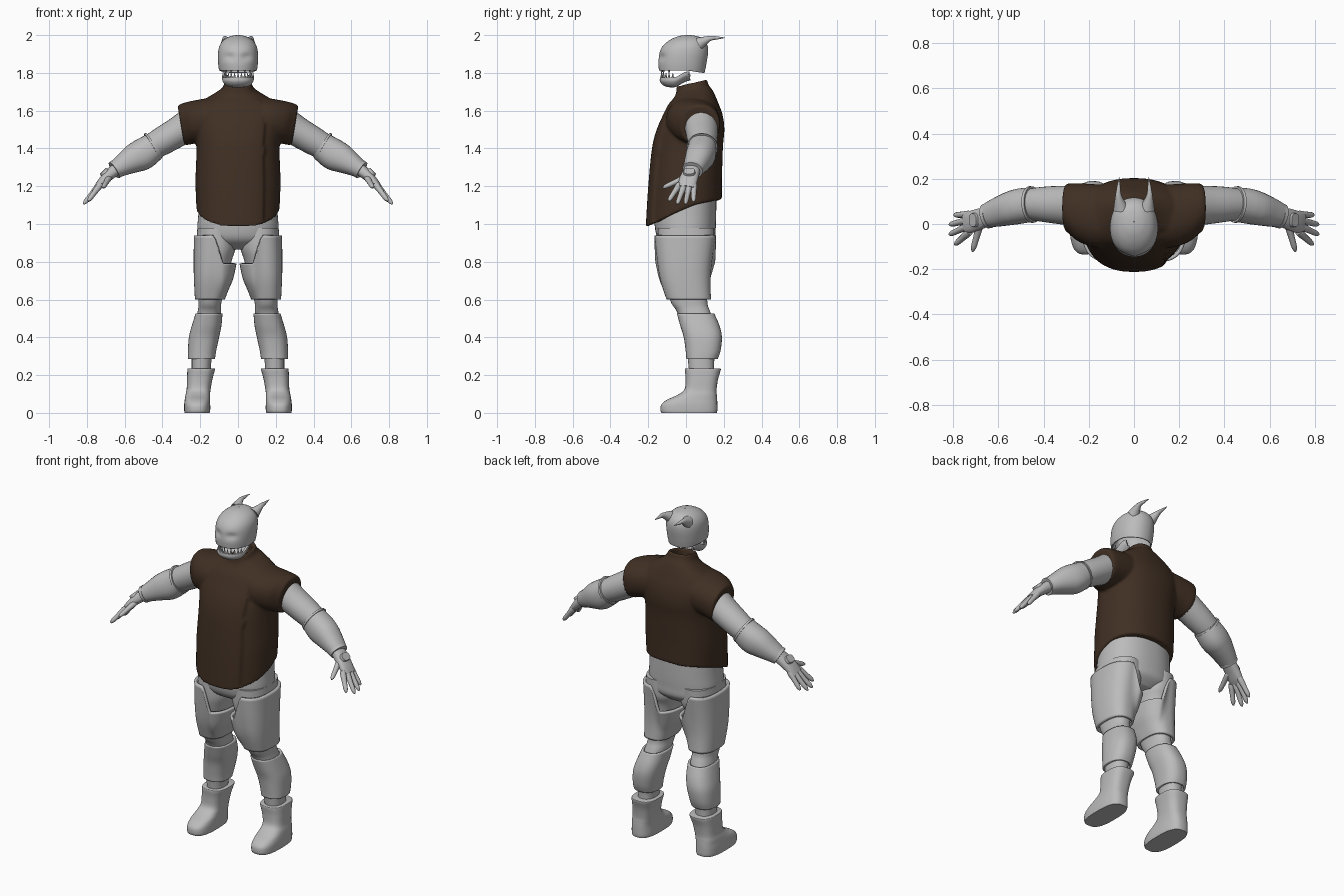
import bpy, bmesh, math
from mathutils import Vector

if "Cube" in bpy.data.objects:
    bpy.data.objects.remove(bpy.data.objects["Cube"])


def material(name, rgb):
    m = bpy.data.materials.new(name)
    m.diffuse_color = (*rgb, 1)
    m.use_nodes = True
    m.node_tree.nodes["Principled BSDF"].inputs["Base Color"].default_value = m.diffuse_color
    return m


GREY = material("plain grey", (0.5, 0.5, 0.5))
BROWN = material("dark brown leather", (0.052, 0.029, 0.017))


def spline(rows, k=5):
    """Catmull-Rom through rows of numbers."""
    out = []
    for i in range(len(rows) - 1):
        a, b, c, d = rows[max(i - 1, 0)], rows[i], rows[i + 1], rows[min(i + 2, len(rows) - 1)]
        for s in range(k):
            t = s / k
            out.append([0.5 * (2 * q + (r - p) * t + (2 * p - 5 * q + 4 * r - w) * t * t
                               + (3 * q - p - 3 * r + w) * t ** 3) for p, q, r, w in zip(a, b, c, d)])
    return out + [list(rows[-1])]


def skin(bm, frames, n, power, caps):
    """Skin superellipse rings given as (centre, u, v)."""
    rings = []
    for c, u, v in frames:
        ring = []
        for i in range(n):
            a = 2 * math.pi * i / n
            ca, sa = math.cos(a), math.sin(a)
            ring.append(bm.verts.new(c + u * math.copysign(abs(ca) ** (2 / power), ca)
                                     + v * math.copysign(abs(sa) ** (2 / power), sa)))
        rings.append(ring)
    for r, q in zip(rings, rings[1:]):
        for i in range(n):
            bm.faces.new((r[i], r[(i + 1) % n], q[(i + 1) % n], q[i]))
    if caps:
        bm.faces.new(rings[0][::-1])
        bm.faces.new(rings[-1])


def stack(bm, rows, n=40, power=2.3, caps=True, k=5):
    """Horizontal rings: z, x_min, x_max, y_front, y_back."""
    skin(bm, [(Vector(((a + b) / 2, (f + g) / 2, z)), Vector(((b - a) / 2, 0, 0)), Vector((0, (g - f) / 2, 0)))
              for z, a, b, f, g in spline(rows, k)], n, power, caps)


def limb(bm, rows, n=28, power=2, caps=True, k=5):
    """Rings along a path: x, y, z, radius across, radius along y."""
    pts = spline(rows, k)
    frames = []
    for i, (x, y, z, ru, rv) in enumerate(pts):
        p, q = pts[max(i - 1, 0)], pts[min(i + 1, len(pts) - 1)]
        t = Vector([q[j] - p[j] for j in range(3)]).normalized()
        u = Vector((0, 1, 0)).cross(t).normalized()
        frames.append((Vector((x, y, z)), u * ru, t.cross(u) * rv))
    skin(bm, frames, n, power, caps)


def finish(name, bm, mat=GREY, mirror=False, shell=0, angle=40):
    bmesh.ops.recalc_face_normals(bm, faces=bm.faces)
    me = bpy.data.meshes.new(name)
    bm.to_mesh(me)
    bm.free()
    me.materials.append(mat)
    ob = bpy.data.objects.new(name, me)
    bpy.context.collection.objects.link(ob)
    bpy.ops.object.select_all(action='DESELECT')
    ob.select_set(True)
    bpy.context.view_layer.objects.active = ob
    bpy.ops.object.shade_smooth_by_angle(angle=math.radians(angle))
    if shell:
        s = ob.modifiers.new("thickness", 'SOLIDIFY')
        s.thickness, s.offset = shell, -1
    if mirror:
        m = ob.modifiers.new("mirror", 'MIRROR')
        m.use_mirror_merge = False
    return ob


def smoothstep(a, b, x):
    t = min(max((x - a) / (b - a), 0), 1)
    return t * t * (3 - 2 * t)


def part(name, build, rows, mirror=True, shell=0, **kw):
    bm = bmesh.new()
    build(bm, rows, **kw)
    return finish(name, bm, GREY, mirror, shell)


# vest body: curved hem, tilted collar, overlapping front flap
bm = bmesh.new()
prof = [(1.0, .22, -.213, .19), (1.2, .225, -.2, .19), (1.4, .22, -.18, .195), (1.5, .23, -.155, .203),
        (1.58, .235, -.12, .193), (1.64, .205, -.09, .17), (1.69, .12, -.06, .14), (1.715, .085, -.052, .12),
        (1.745, .07, -.048, .11), (1.74, .055, -.035, .095), (1.69, .05, -.03, .09)]
stack(bm, [(z, -r, r, f, g) for z, r, f, g in prof], n=120, power=2.35, k=8)
for v in bm.verts:
    x, y, z = v.co
    edge = .14 if z < 1.64 else .14 - .9 * (z - 1.64)
    if y < -.02 and x > edge:
        v.co.y += .016 * smoothstep(-.02, -.06, y)
    if z < 1.3:
        t = (.19 - y) / .4
        hem = 1.13 - .04 * t - .105 * t * t
        v.co.z = hem + (z - 1.0) / .3 * (1.3 - hem)
    v.co.z += .22 * (y - .03) * smoothstep(1.62, 1.72, z)
# short sleeves, fused into the vest
for s in (1, -1):
    frames = [(Vector((s * x, y, z)), Vector((s * .17, 0, 1)).normalized() * ru, Vector((0, rv, 0)))
              for x, y, z, ru, rv in spline([(.06, .035, 1.56, .12, .13), (.16, .035, 1.55, .115, .14),
                                             (.24, .05, 1.538, .112, .13), (.285, .068, 1.527, .11, .112),
                                             (.302, .072, 1.522, .104, .102)])]
    skin(bm, frames, 48, 2.2, True)
vest = finish("vest", bm, BROWN)
r = vest.modifiers.new("fuse", 'REMESH')
r.mode, r.voxel_size, r.use_smooth_shade = 'VOXEL', .008, True
s = vest.modifiers.new("soften", 'SMOOTH')
s.factor, s.iterations = .5, 3

# hips and legs
part("hips", stack, [(1.2, -.2, .2, -.15, .16), (1.05, -.21, .21, -.165, .16), (.97, -.215, .215, -.163, .157),
                     (.91, -.2, .2, -.14, .15), (.865, -.11, .11, -.07, .1)], mirror=False, n=56)
part("leg", stack, [(.98, .02, .215, -.15, .15), (.88, .012, .222, -.148, .145), (.8, .035, .22, -.135, .12),
                    (.6, .085, .21, -.085, .112), (.53, .09, .215, -.045, .13), (.4, .11, .245, -.005, .175),
                    (.28, .14, .245, .01, .15), (.18, .145, .245, .02, .15)])

# thigh guards: high on the outside, low toward the crotch
bm = bmesh.new()
stack(bm, [(.94, .008, .233, -.166, .158), (.8, .025, .235, -.152, .138), (.7, .048, .233, -.135, .13),
           (.6, .07, .228, -.103, .132)], n=96, caps=False, power=2.5, k=6)
for v in bm.verts:
    top = .79 + .15 * smoothstep(.075, .135, v.co.x)
    v.co.z = .6 + (v.co.z - .6) * (top - .6) / .34
finish("thigh_guard", bm, GREY, True, .016)

# shin guards, open along the inside and held by a strap
bm = bmesh.new()
stack(bm, [(.525, .082, .225, -.048, .15), (.46, .088, .245, -.03, .178), (.4, .1, .26, -.012, .19),
           (.33, .115, .265, -.002, .183), (.285, .122, .265, .002, .168)], n=48, caps=False, power=2.4)
gap = [f for f in bm.faces if f.normal.x ** 2 > .8 and f.calc_center_median().x < .15]
bmesh.ops.delete(bm, geom=gap, context='FACES')
finish("shin_guard", bm, GREY, True, .014)
part("shin_strap", stack, [(.43, .096, .24, -.015, .175), (.38, .108, .25, -.002, .18)], caps=False, shell=.01)

# boots
part("boot", stack, [(0, .15, .283, -.13, .163), (.015, .147, .285, -.135, .166), (.045, .147, .285, -.13, .166),
                     (.07, .148, .282, -.1, .165), (.095, .148, .278, -.045, .163), (.125, .145, .272, -.008, .162),
                     (.18, .135, .27, -.002, .17), (.228, .122, .268, -.006, .184), (.235, .125, .265, -.002, .18)],
     power=2.8)

# arms, forearm guards and their rims
part("upper_arm", limb, [(.22, .075, 1.55, .09, .09), (.31, .083, 1.493, .08, .086), (.4, .087, 1.44, .075, .078),
                         (.47, .087, 1.4, .068, .068)])
part("forearm_guard", limb, [(.445, .087, 1.413, .074, .074), (.5, .08, 1.372, .083, .078),
                             (.55, .068, 1.347, .077, .074), (.61, .05, 1.312, .058, .063),
                             (.65, .037, 1.287, .046, .053)], power=2.2)
part("elbow_rim", limb, [(.446, .087, 1.413, .08, .08), (.456, .086, 1.407, .083, .082)], k=2)
part("wrist_rim", limb, [(.642, .038, 1.293, .05, .057), (.656, .034, 1.284, .049, .055)], k=2)

# hands
part("palm", limb, [(.645, .035, 1.29, .033, .042), (.69, .02, 1.253, .028, .047), (.725, .008, 1.218, .022, .048),
                    (.75, .002, 1.193, .014, .042)], power=2.4)
part("hand_plate", limb, [(.697, .018, 1.263, .028, .034), (.715, .017, 1.281, .023, .029)], power=2.6, k=1)
bm = bmesh.new()
for base, tip in (((.725, .042, 1.213), (.797, .04, 1.118)), ((.735, .017, 1.205), (.818, -.003, 1.105)),
                  ((.737, -.01, 1.203), (.818, -.047, 1.105)), ((.728, -.034, 1.21), (.793, -.092, 1.122)),
                  ((.68, .005, 1.25), (.715, -.122, 1.192))):
    a, b = Vector(base), Vector(tip)
    limb(bm, [(*a.lerp(b, t), w, w) for t, w in ((0, .016), (.15, .017), (.5, .014), (.85, .012), (1, .004))],
         n=12, k=3)
finish("fingers", bm, GREY, True)

# helmet with a brow and shallow eye hollows, open below
bm = bmesh.new()
hel = [(1.812, .1, -.143, .098), (1.85, .105, -.146, .107), (1.9, .106, -.142, .116), (1.94, .099, -.125, .115),
       (1.97, .08, -.092, .1), (1.99, .05, -.052, .073), (1.998, .022, -.02, .04), (2.0, .002, .008, .012)]
stack(bm, [(z, -r, r, f, g) for z, r, f, g in hel], n=64, caps=False, power=2.15)
for v in bm.verts:
    if v.co.y < 0:
        d = ((abs(v.co.x) - .045) / .03) ** 2 + ((v.co.z - 1.885) / .018) ** 2
        v.co.y += .012 * math.exp(-d)
    v.co.z -= .012 * smoothstep(0, .1, v.co.y) * smoothstep(1.9, 1.81, v.co.z)
finish("helmet", bm, GREY, False, .008)

# horns sweeping back
part("horn", limb, [(.058, .07, 1.955, .034, .034), (.065, .1, 1.971, .022, .022), (.069, .13, 1.983, .013, .013),
                    (.068, .165, 1.985, .008, .008), (.065, .207, 1.986, .001, .001)], n=16)

# lower jaw, open at the back
bm = bmesh.new()
jaw = [(1.775, .083, -.138, .065), (1.755, .083, -.138, .06), (1.735, .068, -.122, .04), (1.725, .045, -.095, .01),
       (1.722, .01, -.05, -.03)]
stack(bm, [(z, -r, r, f, g) for z, r, f, g in jaw], n=48, caps=False)
for v in bm.verts:
    v.co.z += .032 * smoothstep(-.07, .01, v.co.y)
bmesh.ops.delete(bm, geom=[f for f in bm.faces if f.calc_center_median().y > .02], context='FACES')
finish("jaw", bm, GREY, False, .012)

# pointed teeth, lower row up and upper row down
bm = bmesh.new()
for i in range(11):
    a = math.radians(-90 + (i - 5) * 14)
    x, y = .076 * math.cos(a), -.04 + .09 * math.sin(a)
    big = .004 if i in (3, 7) else 0
    limb(bm, [(x, y, 1.765, .009, .009), (x, y + .001, 1.8 + big, .001, .001)], n=8, k=1)
    if i % 2:
        limb(bm, [(x, y, 1.822, .008, .008), (x, y + .001, 1.793, .001, .001)], n=8, k=1)
finish("teeth", bm)
